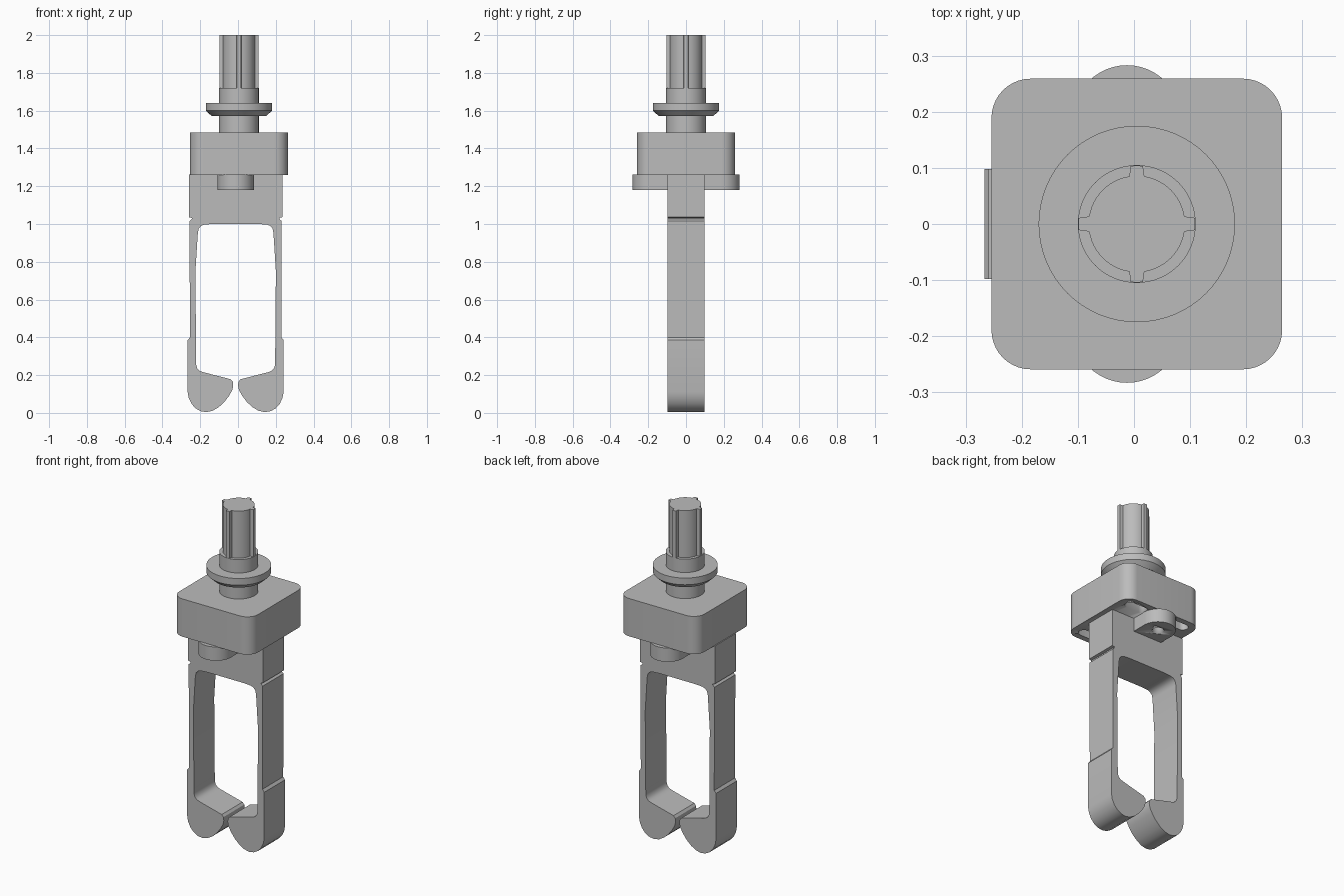
import bpy, bmesh
from math import sin, cos, pi, radians
from mathutils import Matrix

if "Cube" in bpy.data.objects:
    bpy.data.objects.remove(bpy.data.objects["Cube"])

grey = bpy.data.materials.new("plain grey")
grey.use_nodes = True
grey.diffuse_color = (0.5, 0.5, 0.5, 1)
grey.node_tree.nodes["Principled BSDF"].inputs["Base Color"].default_value = (0.5, 0.5, 0.5, 1)

SHAFT_X = 0.005    # axis of the block and shaft
GRIP_X = -0.0125   # axis of the gripper


def finish(name, bm, angle=30):
    bmesh.ops.recalc_face_normals(bm, faces=bm.faces)
    mesh = bpy.data.meshes.new(name)
    bm.to_mesh(mesh)
    bm.free()
    mesh.materials.append(grey)
    obj = bpy.data.objects.new(name, mesh)
    bpy.context.collection.objects.link(obj)
    bpy.ops.object.select_all(action="DESELECT")
    obj.select_set(True)
    bpy.context.view_layer.objects.active = obj
    bpy.ops.object.shade_smooth_by_angle(angle=radians(angle))
    return obj


def extrude(name, outline, low, high, upright=False):
    """Extrude a closed outline along z, or along y when upright."""
    bm = bmesh.new()
    verts = [bm.verts.new((a, low, b) if upright else (a, b, low)) for a, b in outline]
    face = bm.faces.new(verts)
    new = bmesh.ops.extrude_face_region(bm, geom=[face])["geom"]
    step = (0, high - low, 0) if upright else (0, 0, high - low)
    bmesh.ops.translate(bm, vec=step, verts=[v for v in new if isinstance(v, bmesh.types.BMVert)])
    return finish(name, bm)


def lathe(name, profile, steps=64):
    bm = bmesh.new()
    verts = [bm.verts.new((r, 0, z)) for r, z in profile]
    edges = [bm.edges.new(pair) for pair in zip(verts, verts[1:])]
    bmesh.ops.spin(bm, geom=verts + edges, axis=(0, 0, 1), cent=(0, 0, 0),
                   angle=2 * pi, steps=steps, use_merge=True)
    bmesh.ops.remove_doubles(bm, verts=bm.verts, dist=0.0001)
    bmesh.ops.translate(bm, vec=(SHAFT_X, 0, 0), verts=bm.verts)
    return finish(name, bm)


def arc(cx, cy, r, start, end, n=10):
    angles = [radians(start + (end - start) * i / n) for i in range(n + 1)]
    return [(cx + r * cos(a), cy + r * sin(a)) for a in angles]


def cut(target, cutter):
    mod = target.modifiers.new("cut", "BOOLEAN")
    mod.operation, mod.solver, mod.object = "DIFFERENCE", "EXACT", cutter
    bpy.ops.object.select_all(action="DESELECT")
    target.select_set(True)
    bpy.context.view_layer.objects.active = target
    bpy.ops.object.modifier_apply(modifier=mod.name)
    bpy.data.objects.remove(cutter)


# Rounded mounting block with four slots underneath
half, r = 0.259, 0.07
outline = []
for k, (sx, sy) in enumerate([(1, 1), (-1, 1), (-1, -1), (1, -1)]):
    outline += arc(SHAFT_X + sx * (half - r), sy * (half - r), r, 90 * k, 90 * k + 90)
block = extrude("mounting_block", outline, 1.26, 1.485)
for sx in (-1, 1):
    for sy in (-1, 1):
        x0, x1 = sorted((SHAFT_X + sx * 0.1, SHAFT_X + sx * 0.185))
        slot = arc(x1, sy * 0.195, 0.03, -90, 90) + arc(x0, sy * 0.195, 0.03, 90, 270)
        cut(block, extrude("slot_cutter", slot, 1.2, 1.36))

# Shaft with a chamfered collar
lathe("shaft", [(0, 1.48), (0.105, 1.48), (0.105, 1.72), (0, 1.72)])
lathe("collar", [(0.1, 1.572), (0.145, 1.572), (0.175, 1.6), (0.175, 1.64), (0.1, 1.64)])

# Splined shaft end: a core with four ribs
spline = []
for k in range(4):
    a = 90 * k
    spline += arc(SHAFT_X, 0, 0.104, a - 6, a + 6, 4)
    spline += arc(SHAFT_X, 0, 0.086, a + 9, a + 81, 12)
extrude("splined_end", spline, 1.715, 2.0)

# Two screw lugs, front and back
for side, name in ((-1, "front_lug"), (1, "back_lug")):
    cy = side * 0.187
    start = 0 if side > 0 else 180
    lug_outline = arc(GRIP_X, cy, 0.096, start, start + 180, 24)
    lug_outline += [(GRIP_X - side * 0.096, side * 0.09), (GRIP_X + side * 0.096, side * 0.09)]
    lug = extrude(name, lug_outline, 1.18, 1.262)
    cut(lug, extrude("hole_cutter", arc(GRIP_X, cy, 0.032, 0, 345, 23), 1.1, 1.255))

# Gripper: one half of the outline, mirrored into a sprung fork
side_profile = [(0.247, 1.262), (0.247, 1.036), (0.232, 1.032), (0.232, 1.026), (0.244, 1.015),
                (0.242, 0.4), (0.254, 0.385), (0.254, 0.11)]
finger_tip = [(0.248, 0.078), (0.233, 0.047), (0.212, 0.024), (0.185, 0.009), (0.155, 0.004),
              (0.122, 0.011), (0.09, 0.03), (0.06, 0.057), (0.035, 0.09), (0.018, 0.12),
              (0.0125, 0.145), (0.015, 0.165), (0.026, 0.178)]
inner_profile = [(0.17, 0.215), (0.19, 0.222), (0.203, 0.235), (0.209, 0.255), (0.213, 0.75),
                 (0.2, 0.955), (0.195, 0.977), (0.183, 0.99), (0.165, 0.997), (0.12, 1.0)]
half_outline = side_profile + finger_tip + inner_profile
fork = half_outline + [(-x, z) for x, z in reversed(half_outline)]
extrude("gripper_fork", [(x + GRIP_X, z) for x, z in fork], -0.098, 0.098, upright=True)
